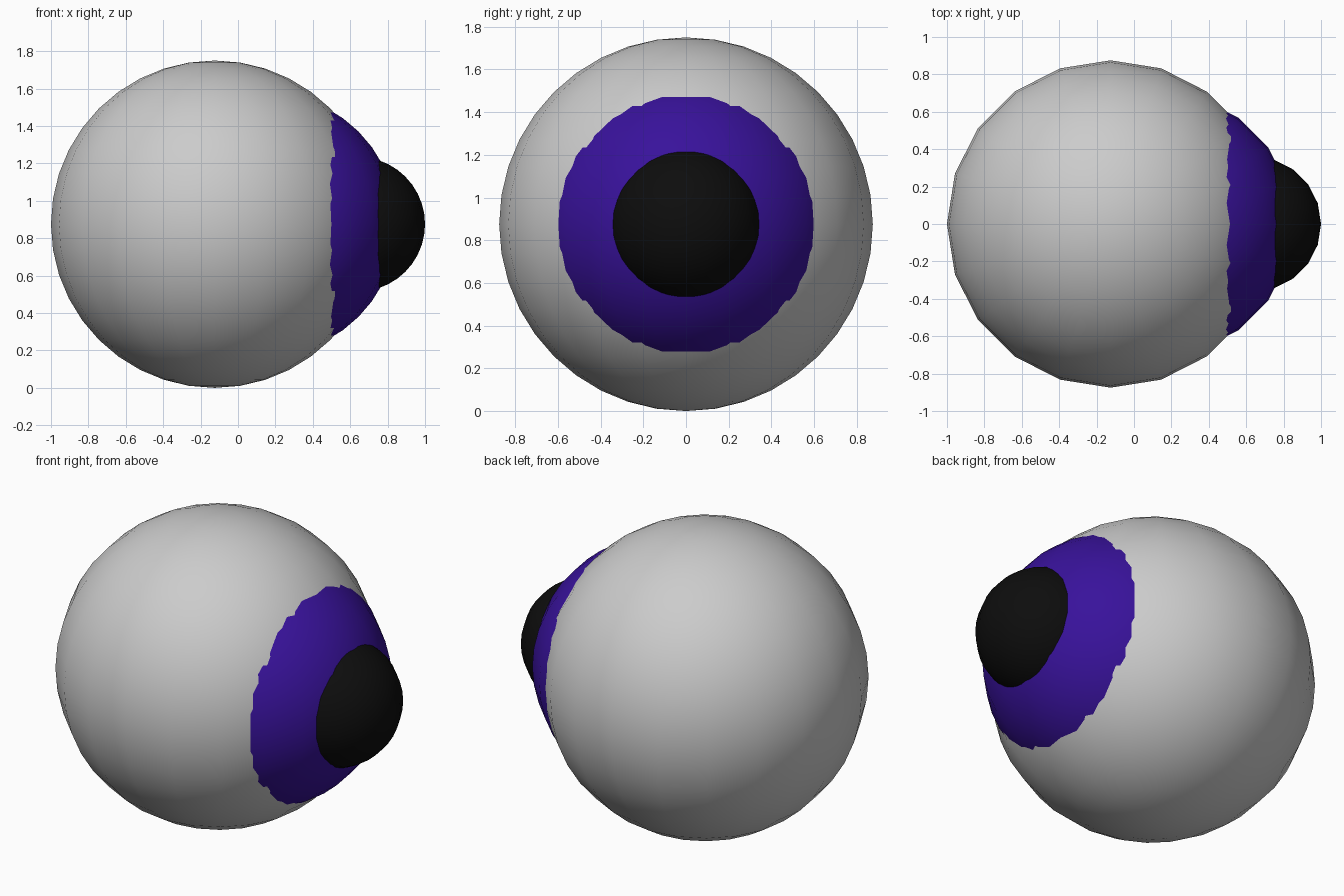
import bpy

if "Cube" in bpy.data.objects:
    bpy.data.objects.remove(bpy.data.objects["Cube"])


def ball(name, x, radius, color=None):
    bpy.ops.mesh.primitive_uv_sphere_add(segments=20, ring_count=20, radius=radius,
                                         location=(x, 0, 0.875))
    obj = bpy.context.object
    obj.name = name
    bpy.ops.object.shade_smooth()
    if color:
        mat = bpy.data.materials.new(name + "_color")
        mat.diffuse_color = (*color, 1)
        mat.use_nodes = True
        mat.node_tree.nodes["Principled BSDF"].inputs["Base Color"].default_value = mat.diffuse_color
        obj.data.materials.append(mat)
    return obj


# Eyeball, with smaller overlapping balls bulging out towards +x
ball("eyeball", -0.125, 0.875)
ball("iris", 0.15, 0.70, (0.04, 0.006, 0.33))
ball("pupil", 0.64, 0.36, (0.004, 0.004, 0.004))
